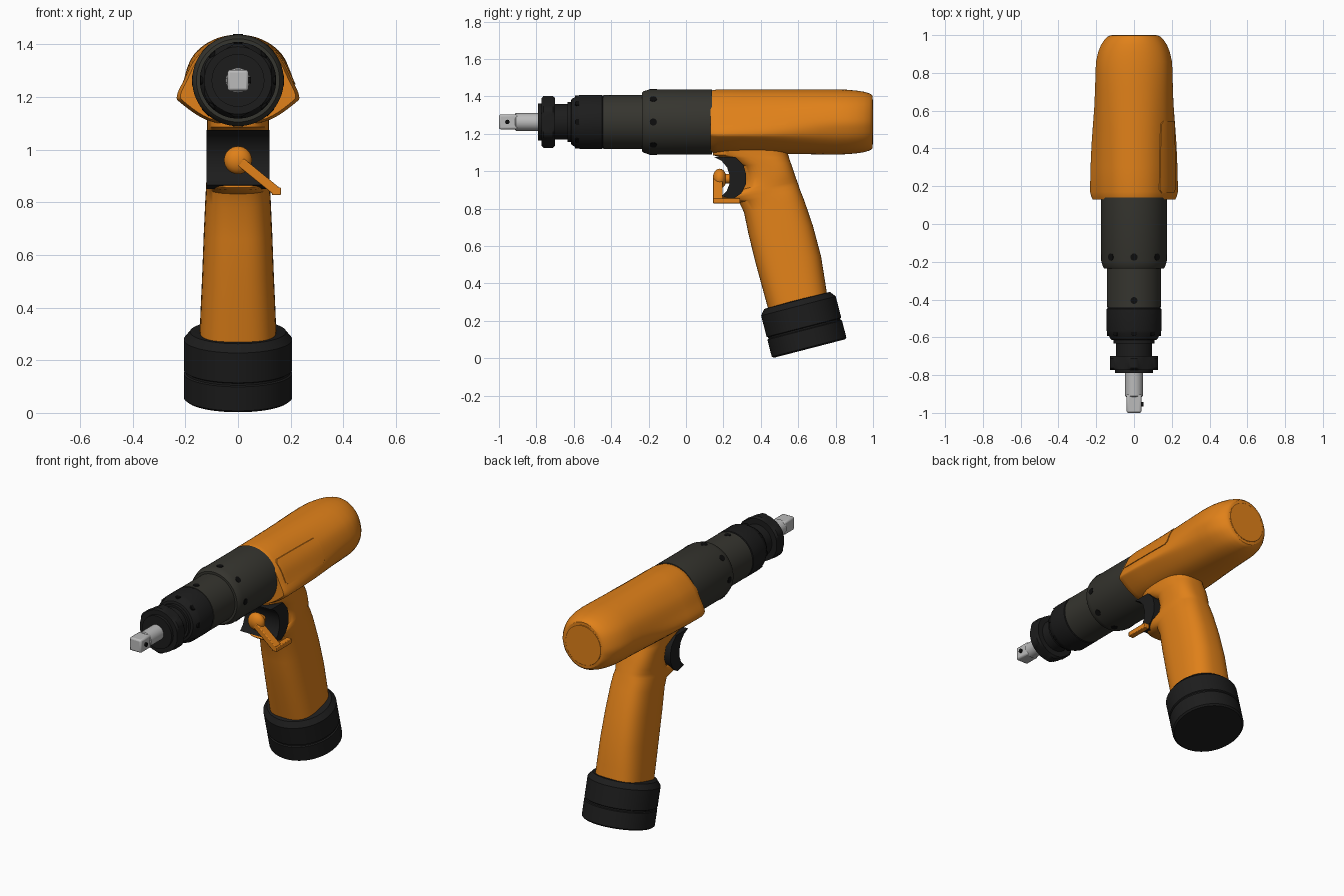
import bpy, bmesh, math
from mathutils import Vector, Matrix
from mathutils.bvhtree import BVHTree

if "Cube" in bpy.data.objects:
    bpy.data.objects.remove(bpy.data.objects["Cube"])

AXIS_Z = 1.263


def material(name, rgb):
    m = bpy.data.materials.new(name)
    m.diffuse_color = (*rgb, 1)
    m.use_nodes = True
    m.node_tree.nodes["Principled BSDF"].inputs["Base Color"].default_value = m.diffuse_color
    return m


ORANGE = material("orange", (0.75, 0.22, 0.01))
BLACK = material("black", (0.012, 0.012, 0.012))
OLIVE = material("dark_olive", (0.036, 0.035, 0.028))
STEEL = material("steel", (0.5, 0.5, 0.5))
HOLE = material("hole", (0.004, 0.004, 0.004))


def finish(name, bm, mat, angle=30, bevel=0):
    bmesh.ops.recalc_face_normals(bm, faces=bm.faces)
    me = bpy.data.meshes.new(name)
    bm.to_mesh(me)
    bm.free()
    ob = bpy.data.objects.new(name, me)
    bpy.context.collection.objects.link(ob)
    me.materials.append(mat)
    if bevel:
        b = ob.modifiers.new("bevel", "BEVEL")
        b.width, b.segments = bevel, 2
    bpy.ops.object.select_all(action="DESELECT")
    ob.select_set(True)
    bpy.context.view_layer.objects.active = ob
    bpy.ops.object.shade_smooth_by_angle(angle=math.radians(angle))
    return ob


def loft(loops):
    """Skin a list of equal-length closed loops and cap both ends."""
    bm = bmesh.new()
    rings = [[bm.verts.new(p) for p in lp] for lp in loops]
    n = len(rings[0])
    for a, b in zip(rings, rings[1:]):
        for i in range(n):
            j = (i + 1) % n
            bm.faces.new((a[i], a[j], b[j], b[i]))
    bm.faces.new(rings[0])
    bm.faces.new(rings[-1])
    return bm


def lathe(name, profile, mat, matrix=Matrix.Translation((0, 0, AXIS_Z)), n=64, flat=None):
    """Turn (y, radius) pairs about the y axis; flat gives hexagon flats."""
    def rad(r, a):
        if not flat:
            return r
        d = (a + math.pi / 6) % (math.pi / 3) - math.pi / 6
        return min(r, flat / math.cos(d))
    loops = []
    for y, r in profile:
        ring = []
        for i in range(n):
            a = 2 * math.pi * i / n
            q = rad(r, a)
            ring.append(matrix @ Vector((q * math.cos(a), y, q * math.sin(a))))
        loops.append(ring)
    return finish(name, loft(loops), mat)


def catmull(pts, steps):
    out, n = [], len(pts)
    for i in range(n):
        p0, p1, p2, p3 = (Vector(pts[(i + k) % n]) for k in (-1, 0, 1, 2))
        for s in range(steps):
            t = s / steps
            out.append(0.5 * (2 * p1 + (p2 - p0) * t + (2 * p0 - 5 * p1 + 4 * p2 - p3) * t * t
                              + (3 * p1 - p0 - 3 * p2 + p3) * t ** 3))
    return out


def bar(name, a, b, w, h, mat, bevel=0.004):
    a, b = Vector(a), Vector(b)
    bm = bmesh.new()
    rot = (b - a).to_track_quat("Z", "Y").to_matrix().to_4x4()
    bmesh.ops.create_cube(bm, size=1, matrix=Matrix.Translation((a + b) / 2) @ rot
                          @ Matrix.Diagonal((w, h, (b - a).length, 1)))
    return finish(name, bm, mat, bevel=bevel)


# Nose and barrel
lathe("front_barrel_housing", [(-.235, .14), (-.235, .158), (-.225, .165), (-.195, .174), (.14, .174)], OLIVE)
lathe("mid_barrel", [(-.44, .144), (-.22, .144)], OLIVE)
lathe("nose_ring", [(-.615, .115), (-.612, .122), (-.58, .14), (-.565, .145), (-.45, .145),
                    (-.447, .141), (-.437, .141)], BLACK)
lathe("nose_neck", [(-.71, .095), (-.633, .095), (-.633, .108), (-.6, .108)], BLACK)
lathe("lock_nut", [(-.79, .09), (-.79, .1), (-.772, .1), (-.772, .128), (-.762, .139), (-.712, .139),
                   (-.7, .128), (-.7, .09)], BLACK, n=96, flat=.127)
lathe("output_shaft", [(-.915, .042), (-.91, .047), (-.78, .047)], STEEL)
bar("square_drive", (0, -1, AXIS_Z), (0, -.9, AXIS_Z), .08, .08, STEEL, bevel=.01)


def stud(name, y, angle, r_in, r_out, size):
    d = Vector((math.sin(angle), 0, math.cos(angle)))
    bm = bmesh.new()
    m = (Matrix.Translation(Vector((0, y, AXIS_Z)) + d * (r_in + r_out) / 2)
         @ d.to_track_quat("Z", "Y").to_matrix().to_4x4())
    bmesh.ops.create_cone(bm, cap_ends=True, segments=20, radius1=size, radius2=size,
                          depth=r_out - r_in, matrix=m)
    finish(name, bm, HOLE)


# Pin holes around the barrel, detent pin on the drive
for i in range(8):
    stud("housing_hole", -.175, i * math.pi / 4, .16, .1755, .019)
    stud("nose_hole", -.578, i * math.pi / 4, .12, .1425, .016)
stud("barrel_hole", -.405, 0, .13, .1455, .018)
stud("detent_pin", -.955, math.pi / 2, .02, .049, .012)

# Motor body: flared front section blending into a round rear
front = [(0, 1.437), (.09, 1.413), (.163, 1.344), (.205, 1.265), (.232, 1.205), (.216, 1.176),
         (.118, 1.112), (0, 1.095)]
rear = [(.203 * math.sin(math.radians(a)), AXIS_Z + .174 * math.cos(math.radians(a)))
        for a in (0, 27, 55, 85, 105, 125, 152, 180)]
stations = [(.13, 0, .94, .95), (.145, 0, .97, .98), (.17, 0, 1, 1), (.3, .07, 1, 1), (.42, .2, 1, 1),
            (.52, .4, 1, 1), (.62, .65, 1, 1), (.72, .88, 1, 1), (.8, 1, 1, 1), (.86, 1, .985, .99),
            (.91, 1, .93, .965), (.95, 1, .85, .93), (.98, 1, .75, .88), (.992, 1, .68, .84),
            (.997, 1, .63, .8)]
loops = []
for y, t, sx, sz in stations:
    half = [((f[0] * (1 - t) + r[0] * t) * sx, AXIS_Z + (f[1] * (1 - t) + r[1] * t - AXIS_Z) * sz)
            for f, r in zip(front, rear)]
    ring = half + [(-x, z) for x, z in half[-2:0:-1]]
    loops.append([(p.x, y, p.y) for p in catmull(ring, 5)])
body_bm = loft(loops)
tree = BVHTree.FromBMesh(body_bm)
finish("motor_body", body_bm, ORANGE)
lathe("rear_cap", [(.98, .121), (.9985, .121), (1, .119)], ORANGE)

# Side plate laid on the right flank of the body
bm = bmesh.new()
ny, nz = 24, 10
y0, y1, z0, z1, c = .165, .545, 1.247, 1.378, .012
grid = []
for i in range(ny + 1):
    row = []
    for k in range(nz + 1):
        u, v = i / ny, k / nz
        trim = c if i in (0, ny) else 0
        y = y0 + (y1 - y0) * u
        z = z0 + trim + (z1 - z0 - 2 * trim) * v
        x = tree.ray_cast(Vector((1, y, z)), Vector((-1, 0, 0)))[0].x
        row.append(((x + .005, y, z), (x - .01, y, z)))
    grid.append(row)
outer = [[bm.verts.new(p[0]) for p in r] for r in grid]
for i in range(ny):
    for k in range(nz):
        bm.faces.new((outer[i][k], outer[i + 1][k], outer[i + 1][k + 1], outer[i][k + 1]))
rim = bmesh.ops.extrude_edge_only(bm, edges=[e for e in bm.edges if e.is_boundary])
bmesh.ops.translate(bm, verts=[v for v in rim["geom"] if isinstance(v, bmesh.types.BMVert)], vec=(-.012, 0, 0))
finish("side_plate", bm, ORANGE)

# Grip: rows of front (y, z), back (y, z), half width
rows = [(.44, .26, .755, .335, .146), (.41, .37, .742, .42, .142), (.372, .51, .722, .545, .136),
        (.335, .66, .678, .71, .13), (.31, .78, .63, .85, .124), (.285, .832, .608, .905, .121),
        (.2, .846, .602, .925, .12), (.188, .856, .598, .935, .12), (.2, .868, .595, .945, .119),
        (.29, .9, .585, .97, .118), (.315, .955, .574, 1.005, .118), (.295, 1.03, .56, 1.045, .118),
        (.2, 1.07, .55, 1.075, .118), (.145, 1.085, .546, 1.09, .118), (.142, 1.14, .535, 1.15, .118)]
loops = []
for fy, fz, by, bz, w in rows:
    ring = []
    for i in range(48):
        a = 2 * math.pi * i / 48
        ca, sa = math.cos(a), math.sin(a)
        u = math.copysign(abs(ca) ** .72, ca) / 2 + .5
        ring.append((w * math.copysign(abs(sa) ** .72, sa), fy + (by - fy) * u, fz + (bz - fz) * u))
    loops.append(ring)
finish("grip", loft(loops), ORANGE, angle=40)

# Black crescent lining the trigger recess
inner = [(.15, 1.075), (.19, 1.055), (.22, 1.02), (.234, .975), (.232, .93), (.217, .893), (.19, .866)]
back = [(.25, .85), (.295, .88), (.32, .93), (.322, .98), (.308, 1.03), (.265, 1.075)]
finish("trigger_recess", loft([[(x, y, z) for y, z in inner + back] for x in (-.119, .119)]), BLACK)

# Trigger: button, stem and angled lever with a foot
bm = bmesh.new()
bmesh.ops.create_uvsphere(bm, u_segments=32, v_segments=16, radius=1,
                          matrix=Matrix.Translation((0, .18, .96)) @ Matrix.Diagonal((.053, .037, .053, 1)))
finish("trigger_button", bm, ORANGE)
lathe("trigger_stem", [(.18, .025), (.26, .025)], ORANGE, Matrix.Translation((0, 0, .96)), n=24)
bar("trigger_lever", (.01, .17, .953), (.145, .17, .843), .05, .035, ORANGE)
bar("trigger_foot", (.146, .145, .842), (.146, .29, .842), .034, .03, ORANGE)

# Battery base, tilted with the grip; y of the profile is height up the grip axis
TILT = math.radians(14.5)
base = Matrix.Translation((0, .66, .206 * math.sin(TILT))) @ Matrix.Rotation(math.pi / 2 + TILT, 4, "X")
lathe("battery_base", [(0, .196), (.008, .206), (.102, .206), (.106, .199), (.114, .199), (.118, .206),
                       (.235, .206), (.265, .182), (.268, .15)], BLACK, base)
